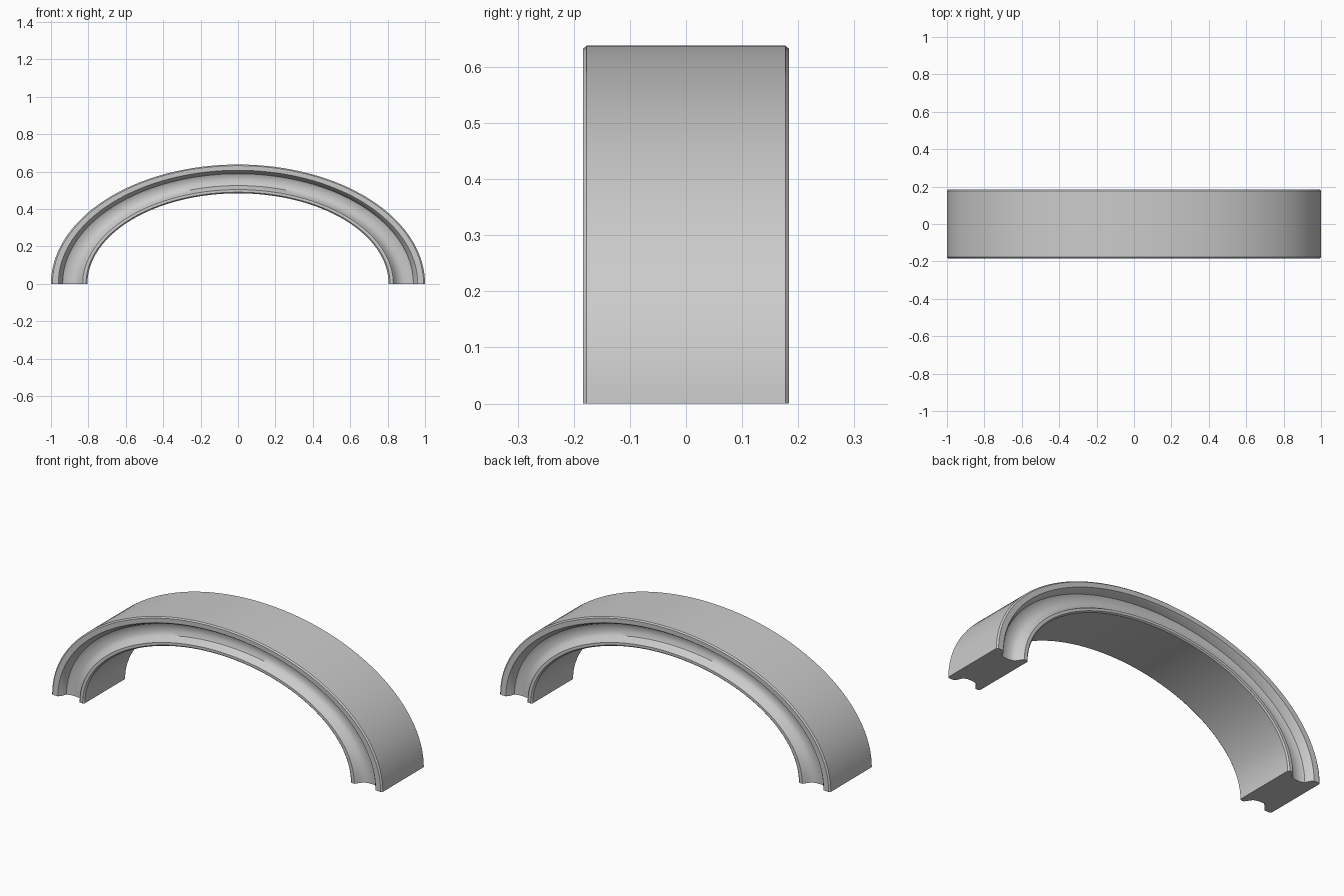
import bpy, bmesh, math

if "Cube" in bpy.data.objects:
    bpy.data.objects.remove(bpy.data.objects["Cube"])

SEGMENTS = 64
INNER = (0.805, 0.484)   # half width and height of the inner ellipse
OUTER = (1.0, 0.638)     # half width and height of the outer ellipse

# Half cross-section: (fraction from inner to outer surface, y), with a channel between two rims
half = [(0.0, 0.174), (0.04, 0.181), (0.13, 0.181), (0.19, 0.165), (0.27, 0.142),
        (0.40, 0.134), (0.58, 0.134), (0.68, 0.142), (0.75, 0.172),
        (0.80, 0.183), (0.96, 0.184), (1.0, 0.177)]
profile = [(t, -y) for t, y in half] + [(t, y) for t, y in reversed(half)]

# Sweep the section along the half ellipse
bm = bmesh.new()
rings = []
for i in range(SEGMENTS + 1):
    a = math.pi * i / SEGMENTS
    ring = []
    for t, y in profile:
        rx = INNER[0] + (OUTER[0] - INNER[0]) * t
        rz = INNER[1] + (OUTER[1] - INNER[1]) * t
        ring.append(bm.verts.new((rx * math.cos(a), y, max(0, rz * math.sin(a)))))
    rings.append(ring)
n = len(profile)
for r0, r1 in zip(rings, rings[1:]):
    for j in range(n):
        k = (j + 1) % n
        bm.faces.new((r0[j], r0[k], r1[k], r1[j]))

# Flat feet
bm.faces.new(rings[0])
bm.faces.new(rings[-1])
bmesh.ops.recalc_face_normals(bm, faces=bm.faces[:])

mesh = bpy.data.meshes.new("channelled_arch")
bm.to_mesh(mesh)
bm.free()
arch = bpy.data.objects.new("channelled_arch", mesh)
bpy.context.collection.objects.link(arch)
bpy.context.view_layer.objects.active = arch
arch.select_set(True)
bpy.ops.object.shade_smooth_by_angle(angle=math.radians(40))
